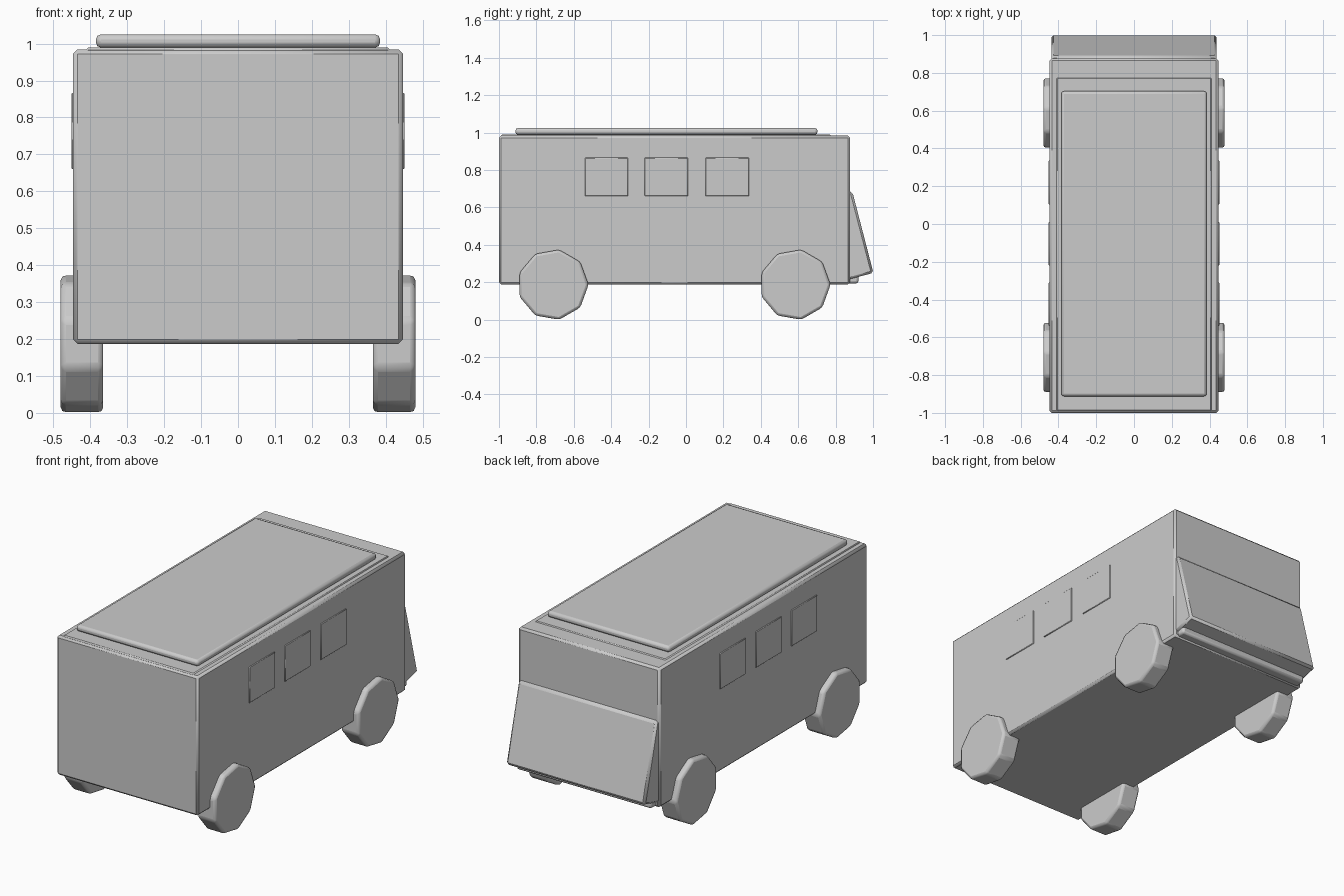
import bpy, bmesh, math
from mathutils import Matrix

if "Cube" in bpy.data.objects:
    bpy.data.objects.remove(bpy.data.objects["Cube"])


def finish(name, bm, bevel, segments=1, mirror=False):
    """Turn a bmesh into a softly bevelled object, optionally mirrored in x."""
    bmesh.ops.recalc_face_normals(bm, faces=bm.faces)
    mesh = bpy.data.meshes.new(name)
    bm.to_mesh(mesh)
    bm.free()
    obj = bpy.data.objects.new(name, mesh)
    bpy.context.collection.objects.link(obj)
    if bevel:
        mod = obj.modifiers.new("soft_edges", 'BEVEL')
        mod.width = bevel
        mod.segments = segments
        mod.limit_method = 'ANGLE'
    if mirror:
        obj.modifiers.new("mirror", 'MIRROR').use_mirror_merge = False
    bpy.ops.object.select_all(action='DESELECT')
    bpy.context.view_layer.objects.active = obj
    obj.select_set(True)
    bpy.ops.object.shade_smooth_by_angle(angle=math.radians(30))
    return obj


def box(name, x, y, z, bevel, segments=1, mirror=False):
    """Box from (min, max) ranges."""
    bm = bmesh.new()
    bmesh.ops.create_cube(bm, size=1)
    for v in bm.verts:
        for i, (lo, hi) in enumerate((x, y, z)):
            v.co[i] = hi if v.co[i] > 0 else lo
    return finish(name, bm, bevel, segments, mirror)


# Body shell and roof layers
box("body", (-0.447, 0.447), (-1.0, 0.877), (0.187, 0.984), 0.012)
box("roof_plate", (-0.412, 0.412), (-0.99, 0.775), (0.96, 0.989), 0.006)
box("roof_panel", (-0.385, 0.385), (-0.912, 0.703), (0.989, 1.025), 0.014, 2)

# Sloping nose, a side profile swept across the width
profile = [(0.85, 0.69), (0.89, 0.682), (1.002, 0.25), (0.85, 0.21)]
bm = bmesh.new()
face = bm.faces.new([bm.verts.new((-0.438, y, z)) for y, z in profile])
swept = bmesh.ops.extrude_face_region(bm, geom=[face])["geom"]
bmesh.ops.translate(bm, vec=(0.876, 0, 0),
                    verts=[g for g in swept if isinstance(g, bmesh.types.BMVert)])
finish("nose", bm, 0.012)

# Bumper bar under the nose
box("bumper", (-0.425, 0.425), (0.85, 0.922), (0.194, 0.24), 0.012, 2)

# Side windows
for i, y in enumerate((-0.425, -0.105, 0.22)):
    box(f"side_window_{i + 1}", (0.42, 0.4515), (y - 0.116, y + 0.116),
        (0.66, 0.866), 0.003, mirror=True)

# Nine-sided wheels
for name, y in (("front_wheels", -0.711), ("back_wheels", 0.583)):
    bm = bmesh.new()
    bmesh.ops.create_cone(bm, cap_ends=True, segments=9, radius1=0.19,
                          radius2=0.19, depth=0.115)
    bmesh.ops.rotate(bm, verts=bm.verts, matrix=Matrix.Rotation(math.pi / 2, 3, 'Y'))
    # Turn so one corner points straight back
    top = max(bm.verts, key=lambda v: v.co.y).co
    turn = -math.atan2(top.z, top.y)
    bmesh.ops.rotate(bm, verts=bm.verts, matrix=Matrix.Rotation(turn, 3, 'X'))
    bmesh.ops.translate(bm, verts=bm.verts, vec=(0.4225, y, 0.187))
    finish(name, bm, 0.014, 2, mirror=True)
